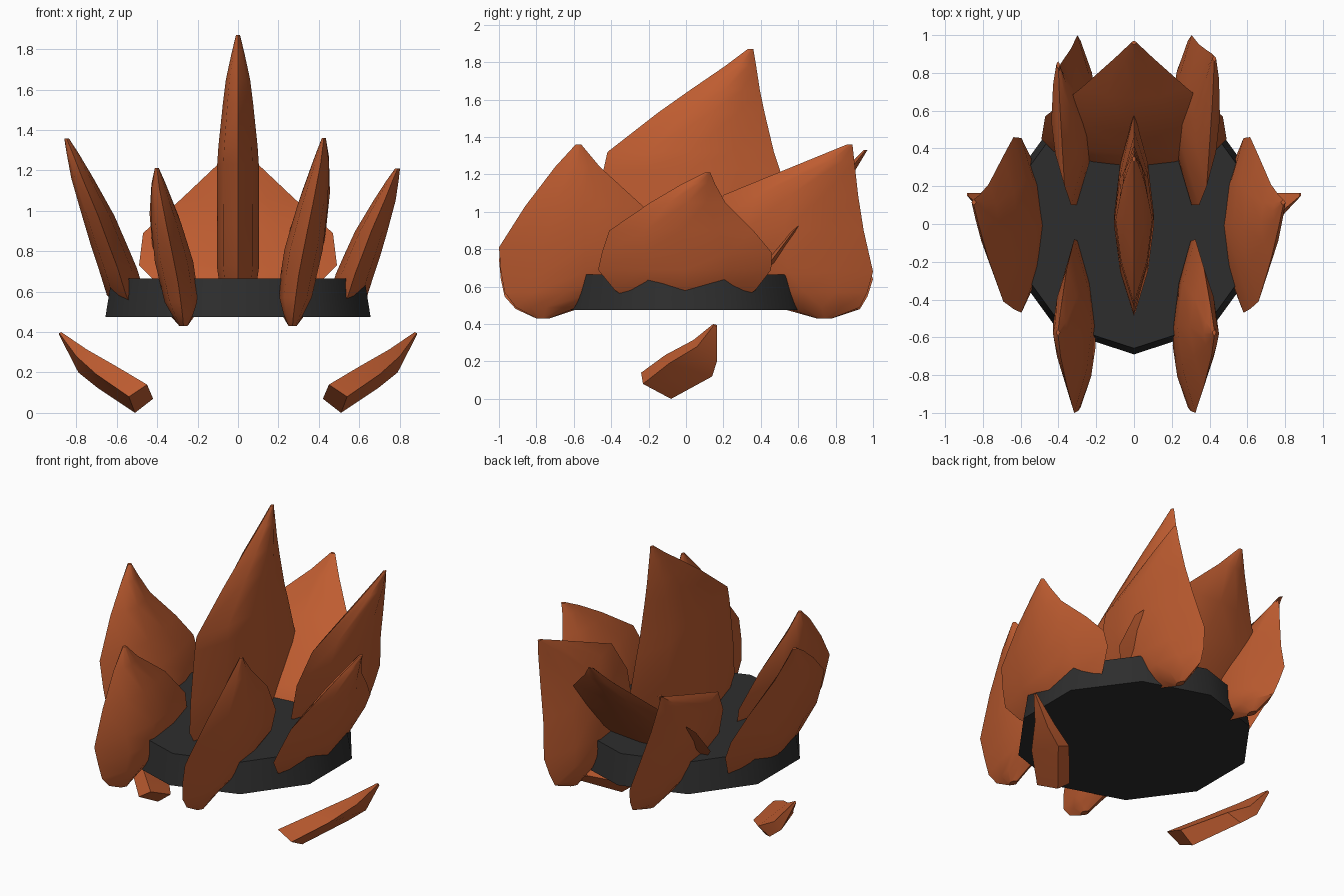
import bpy, bmesh, math

if "Cube" in bpy.data.objects:
    bpy.data.objects.remove(bpy.data.objects["Cube"])


def material(name, color):
    m = bpy.data.materials.new(name)
    m.diffuse_color = (*color, 1)
    m.use_nodes = True
    m.node_tree.nodes["Principled BSDF"].inputs["Base Color"].default_value = m.diffuse_color
    return m


ORANGE = material("burnt_orange", (0.52, 0.108, 0.03))
BLACK = material("charcoal", (0.027, 0.027, 0.027))


def loft(name, rings, mat, angle=35):
    """Skin a list of equal-length point rings and cap both ends."""
    bm = bmesh.new()
    rows = [[bm.verts.new(p) for p in ring] for ring in rings]
    n = len(rows[0])
    for a, b in zip(rows, rows[1:]):
        for i in range(n):
            j = (i + 1) % n
            bm.faces.new((a[i], a[j], b[j], b[i]))
    bm.faces.new(rows[0][::-1])
    bm.faces.new(rows[-1])
    bmesh.ops.recalc_face_normals(bm, faces=bm.faces)
    mesh = bpy.data.meshes.new(name)
    bm.to_mesh(mesh)
    bm.free()
    mesh.materials.append(mat)
    ob = bpy.data.objects.new(name, mesh)
    bpy.context.collection.objects.link(ob)
    bpy.ops.object.select_all(action='DESELECT')
    ob.select_set(True)
    bpy.context.view_layer.objects.active = ob
    bpy.ops.object.shade_smooth_by_angle(angle=math.radians(angle))
    return ob


# Lens cross-section: (fraction along the width, fraction of half thickness)
LENS = [(0, 0), (.25, .7), (.5, 1), (.75, .7), (1, 0), (.75, -.7), (.5, -1), (.25, -.7)]


def blade(name, rows, side=1, across=False, z0=0, zs=1, lean=1):
    """Rows are (z, edge start, edge end, half thickness, offset of the middle plane)."""
    base = rows[0][4]
    rings = []
    for z, a, b, t, c in rows:
        z = z0 + (z - z0) * zs
        c = base + (c - base) * lean
        ring = []
        for f, w in LENS:
            u, v = a + (b - a) * f, c + t * w
            ring.append((u, v, z) if across else (v * side, u, z))
        rings.append(ring)
    return loft(name, rings, ORANGE)


# Ten-sided base disc, one corner facing the front
def decagon(r, z):
    return [(r * math.sin(k * math.pi / 5), -r * math.cos(k * math.pi / 5), z) for k in range(10)]


loft("base_disc", [decagon(.69, .475), decagon(.658, .665)], BLACK, 40)

# Tall central blade
blade("center_blade", [
    (.62, -.42, .42, .09, 0), (.73, -.49, .46, .105, 0), (.93, -.48, .59, .105, 0),
    (1.23, -.44, .5, .103, 0), (1.32, -.42, .47, .097, 0), (1.53, -.15, .42, .075, 0),
    (1.65, .02, .395, .06, 0), (1.78, .21, .375, .032, 0), (1.87, .33, .36, .01, 0)])

# Broad back blade, leaning backwards
blade("back_blade", [
    (.58, -.3, .3, .07, .34), (.66, -.42, .42, .08, .38), (.73, -.49, .49, .085, .45),
    (.89, -.47, .47, .085, .57), (1.06, -.28, .28, .06, .72), (1.23, -.1, .1, .03, .88),
    (1.33, -.015, .015, .01, .96)], across=True)

FRONT = [
    (.43, -.80, -.73, .02, .27), (.49, -.91, -.58, .05, .275), (.57, -.97, -.32, .08, .285),
    (.68, -.99, -.09, .09, .30), (.81, -1.0, -.08, .095, .325), (1.03, -.86, -.23, .075, .37),
    (1.24, -.70, -.46, .04, .41), (1.36, -.59, -.56, .01, .425)]
REAR = [
    (.43, .70, .78, .02, .27), (.49, .52, .93, .06, .275), (.57, .3, .97, .085, .285),
    (.68, .1, 1.0, .095, .305), (.9, .1, .95, .09, .345), (1.09, .2, .92, .07, .385),
    (1.27, .64, .90, .035, .415), (1.36, .86, .89, .01, .425)]
SIDE = [
    (.5, -.25, .25, .05, .50), (.58, -.38, .37, .095, .545), (.69, -.47, .455, .095, .58),
    (.78, -.45, .46, .09, .615), (.9, -.41, .36, .08, .66), (1.05, -.19, .21, .055, .725),
    (1.15, -.02, .155, .03, .765), (1.21, .10, .13, .012, .79)]

# Ring of blades: taller and shorter versions alternate around the disc
blade("front_right_blade", FRONT)
blade("front_left_blade", FRONT, -1, z0=.43, zs=.84, lean=.85)
blade("back_right_blade", REAR)
blade("back_left_blade",
      [(z, a, b - max(0, z - .68) * .1, t, c) for z, a, b, t, c in REAR],
      -1, z0=.43, zs=.84, lean=.85)
blade("right_blade", SIDE)
blade("left_blade", SIDE, -1, z0=.57, zs=1.23, lean=1.2)

# Small loose shards below the disc
SHARD = [
    [(.45, -.24, .14), (.54, -.23, .08), (.51, -.08, 0), (.42, -.08, .07)],
    [(.61, -.11, .235), (.70, -.09, .19), (.69, .14, .12), (.60, .13, .16)],
    [(.75, .04, .315), (.80, .06, .28), (.79, .165, .2), (.74, .165, .24)],
    [(.875, .145, .4), (.885, .15, .395), (.885, .165, .385), (.875, .165, .395)]]
for name, s in (("right_shard", 1), ("left_shard", -1)):
    loft(name, [[(x * s, y, z) for x, y, z in ring] for ring in SHARD], ORANGE, 30)
